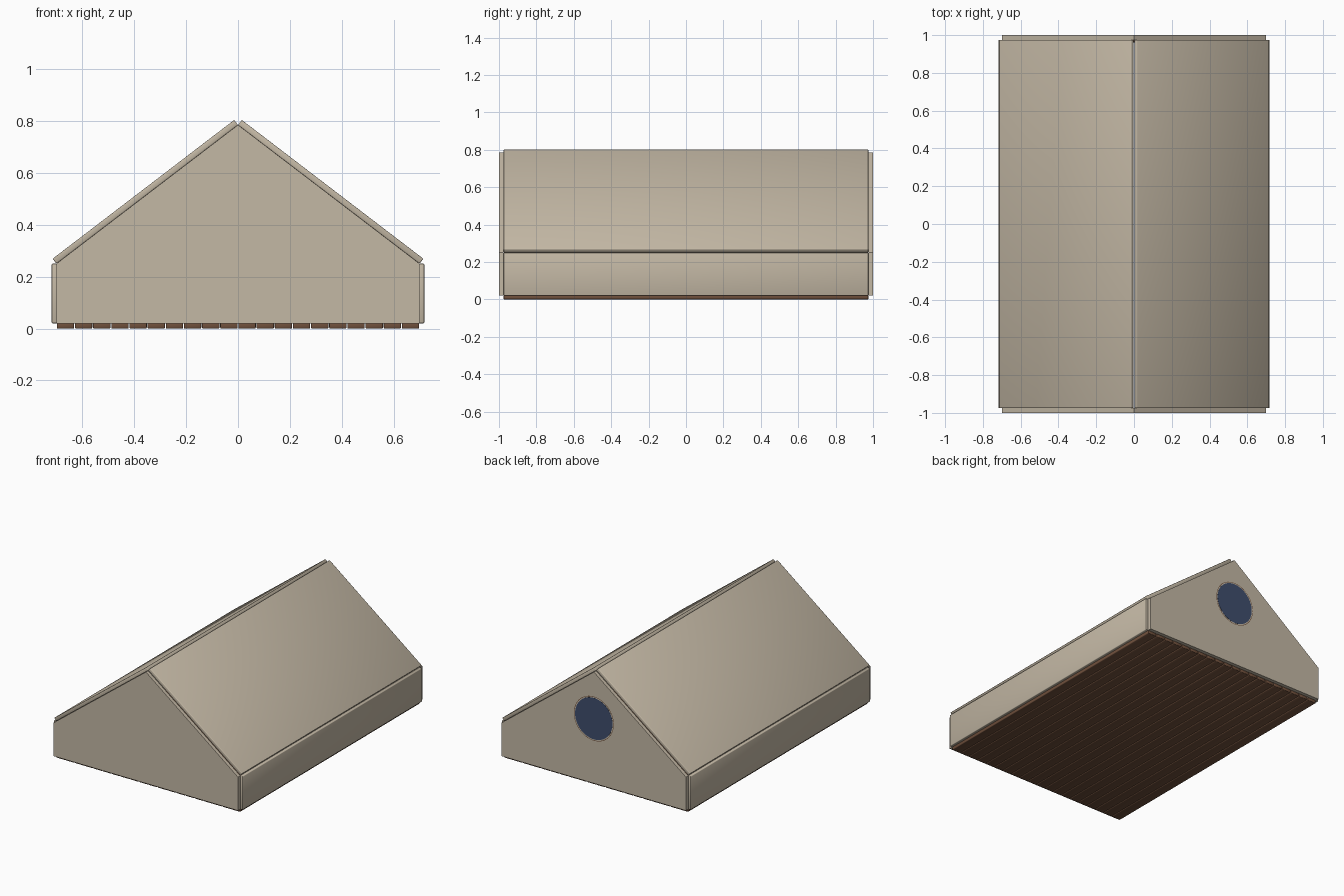
import bpy, bmesh, math
from mathutils import Matrix

if "Cube" in bpy.data.objects:
    bpy.data.objects.remove(bpy.data.objects["Cube"])


def mat(name, rgb):
    m = bpy.data.materials.new(name)
    m.diffuse_color = (*rgb, 1)
    m.use_nodes = True
    m.node_tree.nodes["Principled BSDF"].inputs["Base Color"].default_value = m.diffuse_color
    return m


PLASTER = mat("tan_plaster", (0.55, 0.48, 0.375))
WOOD = mat("brown_wood", (0.16, 0.08, 0.045))
GLASS = mat("navy_glass", (0.05, 0.075, 0.152))


def finish(bm, name, material, smooth):
    bmesh.ops.recalc_face_normals(bm, faces=bm.faces)
    me = bpy.data.meshes.new(name)
    for f in bm.faces:
        f.smooth = smooth
    bm.to_mesh(me)
    bm.free()
    me.materials.append(material)
    ob = bpy.data.objects.new(name, me)
    bpy.context.collection.objects.link(ob)
    return ob


def panel(name, size, loc, material, tilt=0, bevel=0.004):
    """Softly bevelled, smooth shaded slab."""
    bm = bmesh.new()
    bmesh.ops.create_cube(bm, size=1, matrix=Matrix.Diagonal((*size, 1)))
    bmesh.ops.bevel(bm, geom=bm.edges[:], offset=bevel, segments=2,
                    profile=0.5, affect='EDGES')
    ob = finish(bm, name, material, True)
    ob.location = loc
    ob.rotation_euler = (0, tilt, 0)
    return ob


W, EAVE, RIDGE, BASE, T = 0.70, 0.25, 0.785, 0.02, 0.024
PITCH = math.atan2(RIDGE - EAVE, W)
SLOPE = math.hypot(RIDGE - EAVE, W)
DEPTH = 1.95

# gable end walls
outline = [(-W, BASE), (W, BASE), (W, EAVE), (0, RIDGE), (-W, EAVE)]
for name, y in (("front_gable_wall", -1.0), ("back_gable_wall", 0.975)):
    bm = bmesh.new()
    face = bm.faces.new([bm.verts.new((x, y, z)) for x, z in outline])
    ext = bmesh.ops.extrude_face_region(bm, geom=[face])
    bmesh.ops.translate(bm, vec=(0, 0.025, 0), verts=[
        v for v in ext["geom"] if isinstance(v, bmesh.types.BMVert)])
    finish(bm, name, PLASTER, False)

# knee walls and roof slopes, mirrored left and right
for side, s in (("left", -1), ("right", 1)):
    panel(side + "_knee_wall", (T, DEPTH, EAVE - BASE),
          (s * 0.706, 0, (EAVE + BASE) / 2), PLASTER)
    panel(side + "_roof_slope", (SLOPE, DEPTH, T),
          (s * (W / 2 + math.sin(PITCH) * T / 2), 0,
           (EAVE + RIDGE) / 2 + math.cos(PITCH) * T / 2),
          PLASTER, s * PITCH)

# floor planks
N = 20
step = 2 * W / N
for i in range(N):
    panel(f"floor_plank_{i + 1}", (step - 0.003, DEPTH, 0.023),
          (-W + step * (i + 0.5), 0, 0.0125 - 0.001), WOOD)

# round window in the back gable: frame barely breaks the wall surface
WIN_Z = 0.465
bpy.ops.mesh.primitive_torus_add(major_radius=0.15, minor_radius=0.02,
                                 major_segments=48, minor_segments=12,
                                 location=(0, 0.9805, WIN_Z),
                                 rotation=(math.pi / 2, 0, 0))
frame = bpy.context.object
frame.name = "window_frame"
frame.data.materials.append(WOOD)
bpy.ops.object.shade_smooth()

bm = bmesh.new()
bmesh.ops.create_cone(bm, cap_ends=True, segments=48, radius1=0.142,
                      radius2=0.142, depth=0.009)
glass = finish(bm, "window_glass", GLASS, False)
glass.location = (0, 0.9965, WIN_Z)
glass.rotation_euler = (math.pi / 2, 0, 0)
